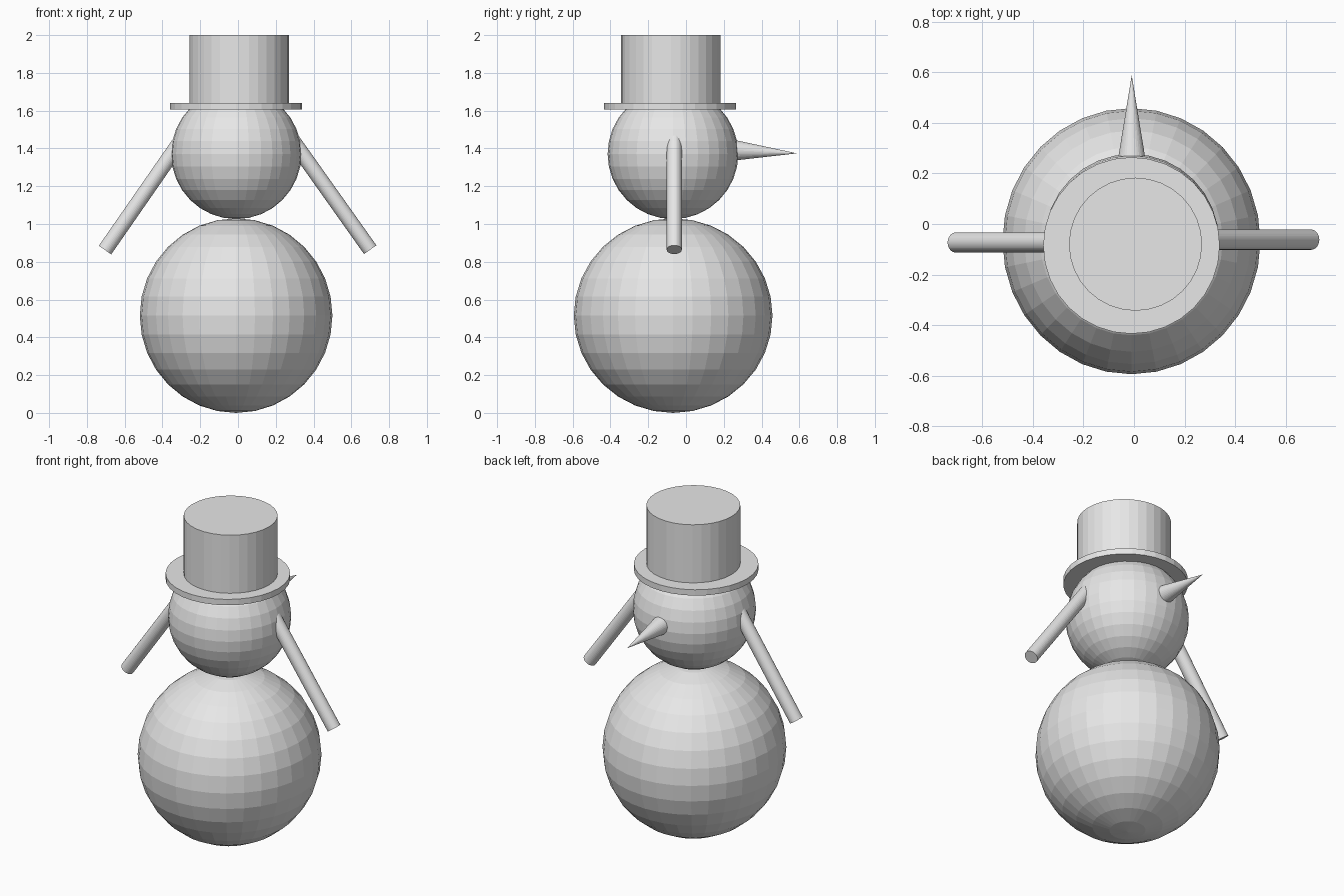
import bpy
from mathutils import Vector

if "Cube" in bpy.data.objects:
    bpy.data.objects.remove(bpy.data.objects["Cube"])

grey = bpy.data.materials.new("light_grey")
grey.diffuse_color = (0.8, 0.8, 0.8, 1.0)
grey.use_nodes = True
grey.node_tree.nodes["Principled BSDF"].inputs["Base Color"].default_value = grey.diffuse_color


def finish(name):
    ob = bpy.context.object
    ob.name = name
    ob.data.materials.append(grey)
    return ob


def ball(name, centre, radii):
    bpy.ops.mesh.primitive_uv_sphere_add(segments=32, ring_count=16, radius=1, location=centre)
    finish(name).scale = radii


def rod(name, start, end, r1, r2):
    """Round bar or cone from start to end."""
    a, b = Vector(start), Vector(end)
    bpy.ops.mesh.primitive_cone_add(vertices=32, radius1=r1, radius2=r2,
                                    depth=(b - a).length, location=(a + b) / 2)
    ob = finish(name)
    ob.rotation_euler = (b - a).to_track_quat('Z', 'Y').to_euler()


# Snowballs
ball("body", (-0.01, -0.068, 0.515), (0.51, 0.526, 0.515))
ball("head", (-0.009, -0.069, 1.371), (0.345, 0.346, 0.345))

# Top hat
rod("hat_brim", (-0.01, -0.085, 1.605), (-0.01, -0.085, 1.641), 0.349, 0.349)
rod("hat_crown", (0.006, -0.08, 1.63), (0.006, -0.08, 2.0), 0.263, 0.263)

# Cone nose
rod("nose", (-0.009, 0.24, 1.391), (-0.009, 0.588, 1.374), 0.057, 0.0)

# Stick arms, sloping down from the head
rod("left_arm", (-0.284, -0.073, 1.467), (-0.704, -0.073, 0.862), 0.04, 0.04)
rod("right_arm", (0.272, -0.062, 1.467), (0.700, -0.062, 0.864), 0.04, 0.04)
